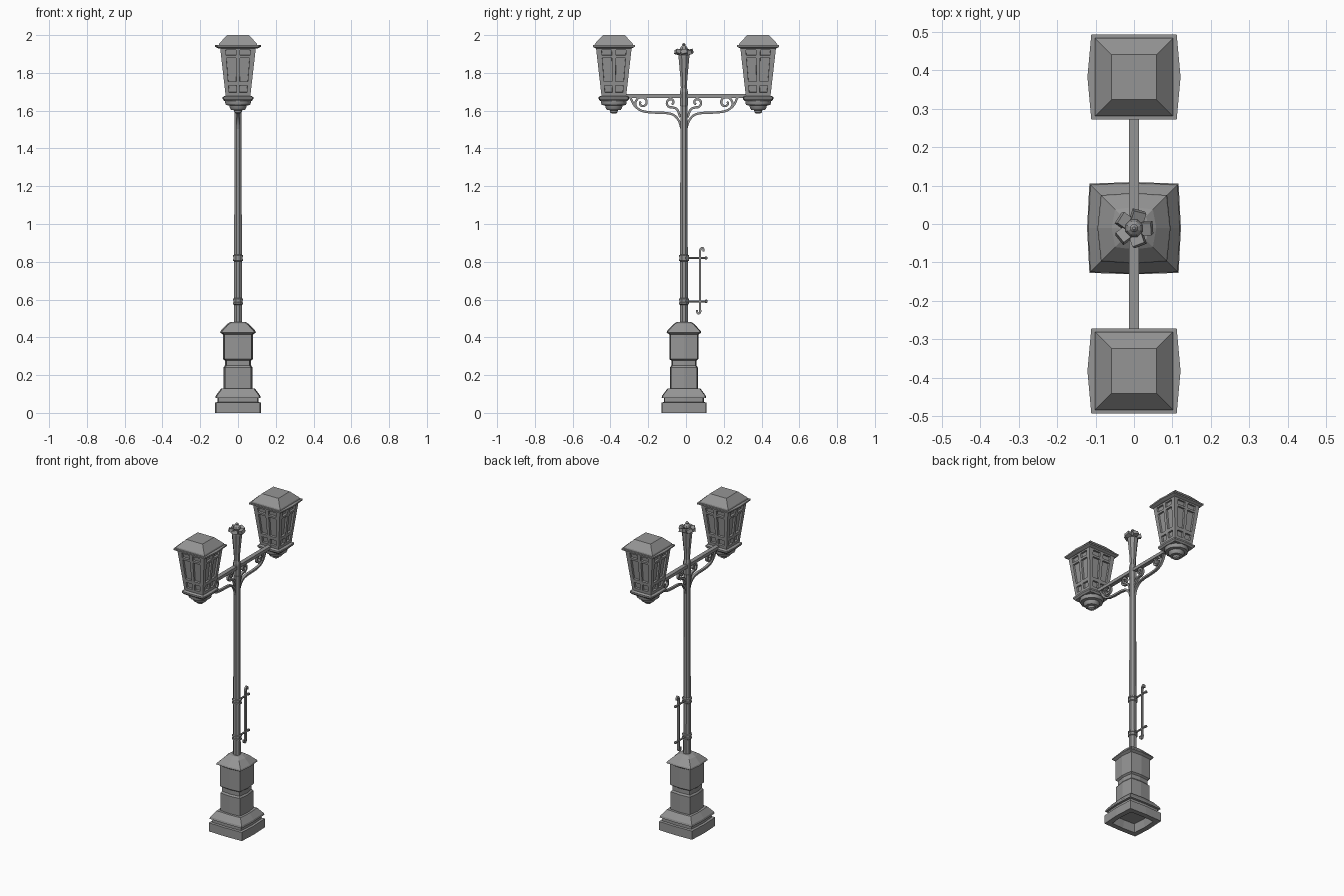
import bpy, bmesh, math
from mathutils import Vector

cube = bpy.data.objects.get("Cube")
if cube:
    bpy.data.objects.remove(cube)

POLE_Y = -0.011
LAMP_Y = 0.382

iron = bpy.data.materials.new("grey_iron")
iron.use_nodes = True
GREY = (0.3, 0.3, 0.3, 1)
iron.diffuse_color = GREY
iron.node_tree.nodes["Principled BSDF"].inputs["Base Color"].default_value = GREY


def finish(name, bm, loc=(0, 0, 0), smooth=None):
    bmesh.ops.recalc_face_normals(bm, faces=bm.faces)
    me = bpy.data.meshes.new(name)
    bm.to_mesh(me)
    bm.free()
    ob = bpy.data.objects.new(name, me)
    bpy.context.collection.objects.link(ob)
    ob.location = loc
    me.materials.append(iron)
    if smooth:
        bpy.ops.object.select_all(action='DESELECT')
        ob.select_set(True)
        bpy.context.view_layer.objects.active = ob
        bpy.ops.object.shade_smooth_by_angle(angle=math.radians(smooth))
    return ob


def loft(name, section, profile, loc, smooth=None):
    """Stack copies of a section along a (size, height) profile and cap the ends."""
    bm = bmesh.new()
    rings = [[bm.verts.new((x, y, z)) for x, y in section(r)] for r, z in profile]
    n = len(rings[0])
    for a, b in zip(rings, rings[1:]):
        for i in range(n):
            j = (i + 1) % n
            bm.faces.new((a[i], a[j], b[j], b[i]))
    bm.faces.new(rings[0])
    bm.faces.new(rings[-1])
    return finish(name, bm, loc, smooth)


def circle(sides):
    def section(r):
        turn = [math.tau * (i + 0.5) / sides for i in range(sides)]
        return [(r * math.cos(a), r * math.sin(a)) for a in turn]
    return section


def bowed_square(bx, by):
    """Square whose side middles swell outward by bx and by."""
    def section(h):
        c = h - max(bx, by)
        mx, my = c + bx, c + by
        return [(c, c), (0, my), (-c, c), (-mx, 0), (-c, -c), (0, -my), (c, -c), (mx, 0)]
    return section


def box(name, size, loc):
    bm = bmesh.new()
    bmesh.ops.create_cube(bm, size=1)
    bmesh.ops.scale(bm, vec=size, verts=bm.verts)
    return finish(name, bm, loc)


def strip(name, points, width, thick):
    """Flat iron band following a path in the y-z plane."""
    bm = bmesh.new()
    rings = []
    for i, p in enumerate(points):
        t = (points[min(i + 1, len(points) - 1)] - points[max(i - 1, 0)]).normalized()
        n = Vector((0, -t.z, t.y)) * thick / 2
        w = Vector((width / 2, 0, 0))
        rings.append([bm.verts.new(p + o) for o in (n + w, n - w, -n - w, w - n)])
    for a, b in zip(rings, rings[1:]):
        for k in range(4):
            bm.faces.new((a[k], a[k - 1], b[k - 1], b[k]))
    bm.faces.new(rings[0])
    bm.faces.new(rings[-1])
    return finish(name, bm, smooth=35)


def smooth_path(pts, steps=5):
    """Catmull-Rom path through (y, z) points."""
    v = [Vector((0, y, z)) for y, z in pts]
    v = [2 * v[0] - v[1]] + v + [2 * v[-1] - v[-2]]
    out = []
    for a, b, c, d in zip(v, v[1:], v[2:], v[3:]):
        for s in range(steps):
            t = s / steps
            out.append(0.5 * (2 * b + (c - a) * t + (2 * a - 5 * b + 4 * c - d) * t * t
                              + (3 * b - a - 3 * c + d) * t ** 3))
    return out + [v[-2]]


def spiral(cy, cz, r0, r1, a0, a1, n=9):
    out = []
    for i in range(n):
        t = i / (n - 1)
        r, a = r0 + (r1 - r0) * t, math.radians(a0 + (a1 - a0) * t)
        out.append((cy + r * math.cos(a), cz + r * math.sin(a)))
    return out


# Pedestal, hollow underneath
loft("pedestal", bowed_square(0.006, 0.004),
     [(0.08, 0.05), (0.09, 0), (0.122, 0), (0.122, 0.055), (0.108, 0.057), (0.108, 0.078),
      (0.12, 0.08), (0.117, 0.092), (0.09, 0.128), (0.075, 0.128)], (0, POLE_Y, 0))
loft("pedestal_column", bowed_square(0.009, 0.006),
     [(0.077, 0.125), (0.077, 0.24), (0.07, 0.25), (0.07, 0.277), (0.08, 0.285),
      (0.08, 0.415), (0.095, 0.425), (0.092, 0.434), (0.058, 0.47), (0.04, 0.482)],
     (0, POLE_Y, 0))

# Pole, flaring top and clamp rings
loft("pole", circle(8), [(0.023, 0.47), (0.02, 1.62), (0.023, 1.63), (0.023, 1.70), (0.018, 1.72),
                         (0.019, 1.76), (0.031, 1.885), (0.031, 1.895)], (0, POLE_Y, 0))
for z in (0.59, 0.82):
    loft("clamp_ring", circle(8), [(0.022, z - 0.018), (0.029, z - 0.014), (0.029, z - 0.006),
                                   (0.025, z - 0.004), (0.025, z + 0.004), (0.029, z + 0.006),
                                   (0.029, z + 0.014), (0.022, z + 0.018)], (0, POLE_Y, 0))
    loft("bracket_rod", circle(6), [(0.006, 0), (0.006, 0.112), (0.009, 0.113), (0.009, 0.121),
                                    (0.004, 0.126)],
         (0, POLE_Y, z)).rotation_euler = (-math.pi / 2, 0, 0)

# Hooked banner rod
strip("hooked_rod", smooth_path([(0.059, 0.545), (0.059, 0.533), (0.067, 0.526), (0.075, 0.535),
                                 (0.075, 0.56), (0.075, 0.7), (0.075, 0.845), (0.077, 0.865),
                                 (0.085, 0.874), (0.092, 0.867), (0.092, 0.855)]), 0.012, 0.011)

# Finial with a crown of leaves
loft("finial", circle(8), [(0.031, 1.89), (0.02, 1.9), (0.02, 1.917), (0.024, 1.925),
                           (0.018, 1.937), (0.008, 1.945), (0.011, 1.95), (0.004, 1.957)],
     (0, POLE_Y, 0))
for i in range(5):
    a = math.tau * i / 5
    leaf = box("crown_leaf", (0.026, 0.034, 0.022),
               (0.034 * math.cos(a), POLE_Y + 0.034 * math.sin(a), 1.911))
    leaf.rotation_euler = (0.25, -0.25, a)

# Cross arm and scrollwork
box("cross_arm", (0.027, 0.64, 0.02), (0, 0, 1.678))
main = [(0.012, 1.5), (0.026, 1.545), (0.055, 1.577), (0.1, 1.588), (0.16, 1.59), (0.22, 1.598),
        (0.26, 1.625), (0.283, 1.668)]
outer = [(0.25, 1.612), (0.258, 1.64)] + spiral(0.221, 1.642, 0.032, 0.009, 50, 400)
inner = [(0.02, 1.565), (0.035, 1.605)] + spiral(0.068, 1.643, 0.028, 0.009, 250, 610)
for s in (-1, 1):
    for name, pts in (("main_scroll", main), ("outer_scroll", outer), ("inner_scroll", inner)):
        path = smooth_path([(POLE_Y + s * y, z) for y, z in pts], 4)
        strip(name, path, 0.016, 0.012)


def lantern_body(loc):
    """Tapered glass house with recessed panes on all four sides."""
    cols = (-1, -0.7, -0.12, 0.12, 0.7, 1)
    rows = (0, 0.08, 0.22, 0.30, 0.78, 0.83, 0.94, 1)
    bm = bmesh.new()
    panes = []
    for side in range(4):
        c, s = math.cos(side * math.pi / 2), math.sin(side * math.pi / 2)
        grid = []
        for t in rows:
            h = 0.065 + 0.03 * t
            grid.append([bm.verts.new((c * u * h + s * h, s * u * h - c * h, 1.675 + 0.262 * t))
                         for u in cols])
        for r in range(len(rows) - 1):
            for k in range(len(cols) - 1):
                f = bm.faces.new((grid[r][k], grid[r][k + 1], grid[r + 1][k + 1], grid[r + 1][k]))
                if r % 2 and k % 2:
                    panes.append(f)
    bmesh.ops.remove_doubles(bm, verts=bm.verts, dist=0.0005)
    bm.normal_update()
    bmesh.ops.inset_individual(bm, faces=panes, thickness=0.001, depth=-0.012)
    return finish("lantern_body", bm, loc)


# Lanterns
for s in (-1, 1):
    at = (0, s * LAMP_Y, 0)
    lantern_body(at)
    loft("lantern_eave", bowed_square(0.01, 0),
         [(0.105, 1.93), (0.121, 1.938), (0.121, 1.947), (0.1, 1.948)], at)
    loft("lantern_roof", bowed_square(0, 0), [(0.102, 1.946), (0.099, 1.956), (0.058, 2.0)], at)
    loft("lantern_plate", bowed_square(0.005, 0.005),
         [(0.073, 1.652), (0.081, 1.662), (0.081, 1.672), (0.07, 1.678)], at)
    loft("lantern_bowl", circle(12),
         [(0.012, 1.585), (0.02, 1.59), (0.022, 1.602), (0.038, 1.604), (0.045, 1.615),
          (0.048, 1.627), (0.066, 1.63), (0.07, 1.64), (0.07, 1.658)], at, 30)
